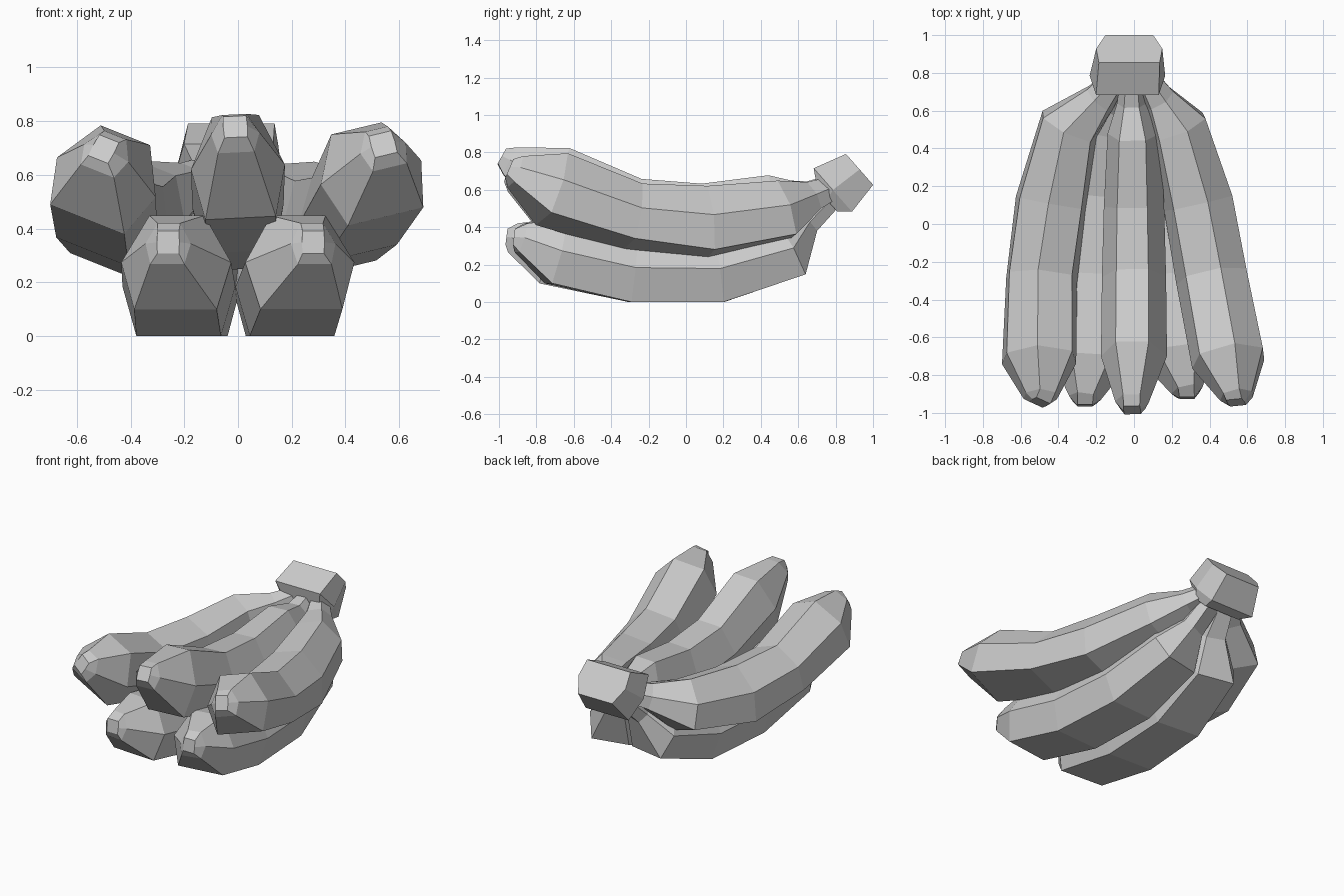
import bpy, bmesh
from mathutils import Vector

cube = bpy.data.objects.get("Cube")
if cube:
    bpy.data.objects.remove(cube)

grey = bpy.data.materials.new("plain grey")
grey.use_nodes = True
colour = (0.6, 0.6, 0.6, 1)
grey.diffuse_color = colour
grey.node_tree.nodes["Principled BSDF"].inputs["Base Color"].default_value = colour


def loft(name, rings):
    """Skin a list of point rings and cap both ends."""
    bm = bmesh.new()
    loops = [[bm.verts.new(p) for p in ring] for ring in rings]
    n = len(loops[0])
    for a, b in zip(loops, loops[1:]):
        for i in range(n):
            j = (i + 1) % n
            bm.faces.new((a[i], a[j], b[j], b[i]))
    bm.faces.new(loops[0])
    bm.faces.new(loops[-1])
    bmesh.ops.recalc_face_normals(bm, faces=bm.faces)
    mesh = bpy.data.meshes.new(name)
    bm.to_mesh(mesh)
    bm.free()
    mesh.materials.append(grey)
    obj = bpy.data.objects.new(name, mesh)
    bpy.context.collection.objects.link(obj)


def hexagon(centre, side, up, w, h, top, bottom):
    """Six-sided section; top and bottom set the share of the width that is flat."""
    corners = ((top, 1), (1, 0), (bottom, -1), (-bottom, -1), (-1, 0), (-top, 1))
    return [centre + side * w * a + up * h * b for a, b in corners]


def fruit(name, xs, profile, lean=0, tip_shift=(0, 0)):
    """Sweep hexagons along a curved path; profile rows are y, z, w, h."""
    pts = [Vector((x, y, z)) for x, (y, z, w, h) in zip(xs, profile)]
    for p in pts[:3]:
        p.yz += Vector(tip_shift)
    rings = []
    for i, p in enumerate(pts):
        tangent = (pts[min(i + 1, len(pts) - 1)] - pts[max(i - 1, 0)]).normalized()
        side = tangent.cross(Vector((lean, 0, 1))).normalized()
        up = side.cross(tangent)
        flats = (0.95, 0.95) if i == 0 else (0.5, 0.75)
        rings.append(hexagon(p, side, up, *profile[i][2:], *flats))
    loft(name, rings)


# upper row, tip to stem
middle = [(-0.985, 0.78, 0.045, 0.045), (-0.94, 0.755, 0.09, 0.08), (-0.7, 0.63, 0.175, 0.205),
          (-0.28, 0.485, 0.17, 0.175), (0.09, 0.44, 0.16, 0.19), (0.48, 0.51, 0.14, 0.17),
          (0.64, 0.57, 0.08, 0.07), (0.78, 0.62, 0.06, 0.06)]
outer = [(-0.945, 0.715, 0.045, 0.045), (-0.91, 0.7, 0.09, 0.08), (-0.71, 0.61, 0.2, 0.18),
         (-0.28, 0.46, 0.195, 0.16), (0.11, 0.425, 0.19, 0.18), (0.51, 0.485, 0.16, 0.155),
         (0.66, 0.56, 0.09, 0.08), (0.78, 0.61, 0.06, 0.06)]
fruit("middle_fruit", (-0.01, -0.01, 0, 0, 0, 0, -0.01, -0.01), middle, -0.05)
fruit("left_outer_fruit", (0.54, 0.54, 0.495, 0.41, 0.34, 0.23, 0.13, 0.06), outer, -0.24)
fruit("right_outer_fruit", (-0.5, -0.49, -0.49, -0.48, -0.43, -0.34, -0.18, -0.09), outer,
      0.4, (0, -0.018))

# lower row, with necks that bend up sharply
lower = [(-0.92, 0.35, 0.042, 0.042), (-0.88, 0.345, 0.085, 0.08), (-0.69, 0.275, 0.205, 0.18),
         (-0.28, 0.185, 0.21, 0.185), (0.17, 0.18, 0.2, 0.18), (0.54, 0.29, 0.165, 0.16),
         (0.63, 0.43, 0.08, 0.07), (0.78, 0.57, 0.06, 0.06)]
fruit("left_lower_fruit", (0.28, 0.28, 0.23, 0.2, 0.18, 0.15, 0.08, 0.04), lower)
fruit("right_lower_fruit", (-0.26, -0.26, -0.23, -0.22, -0.19, -0.15, -0.1, -0.06), lower,
      0, (-0.04, 0))

# shared cut stem, tilted back
right = Vector((1, 0, 0))
stem_up = Vector((0, -0.66, 0.75))
stem_rings = ((-0.02, 0.755, 0.545, 0.16, 0.08, 0.8, 0.8),
              (-0.035, 0.785, 0.6, 0.2, 0.155, 0.83, 0.8),
              (-0.025, 0.928, 0.71, 0.175, 0.11, 0.92, 0.72))
loft("stem", [hexagon(Vector(ring[:3]), right, stem_up, *ring[3:]) for ring in stem_rings])

# settle the bunch on the ground
parts = [o for o in bpy.context.scene.objects if o.type == 'MESH']
low = min(v.co.z for o in parts for v in o.data.vertices)
for o in parts:
    for v in o.data.vertices:
        v.co.z -= low
